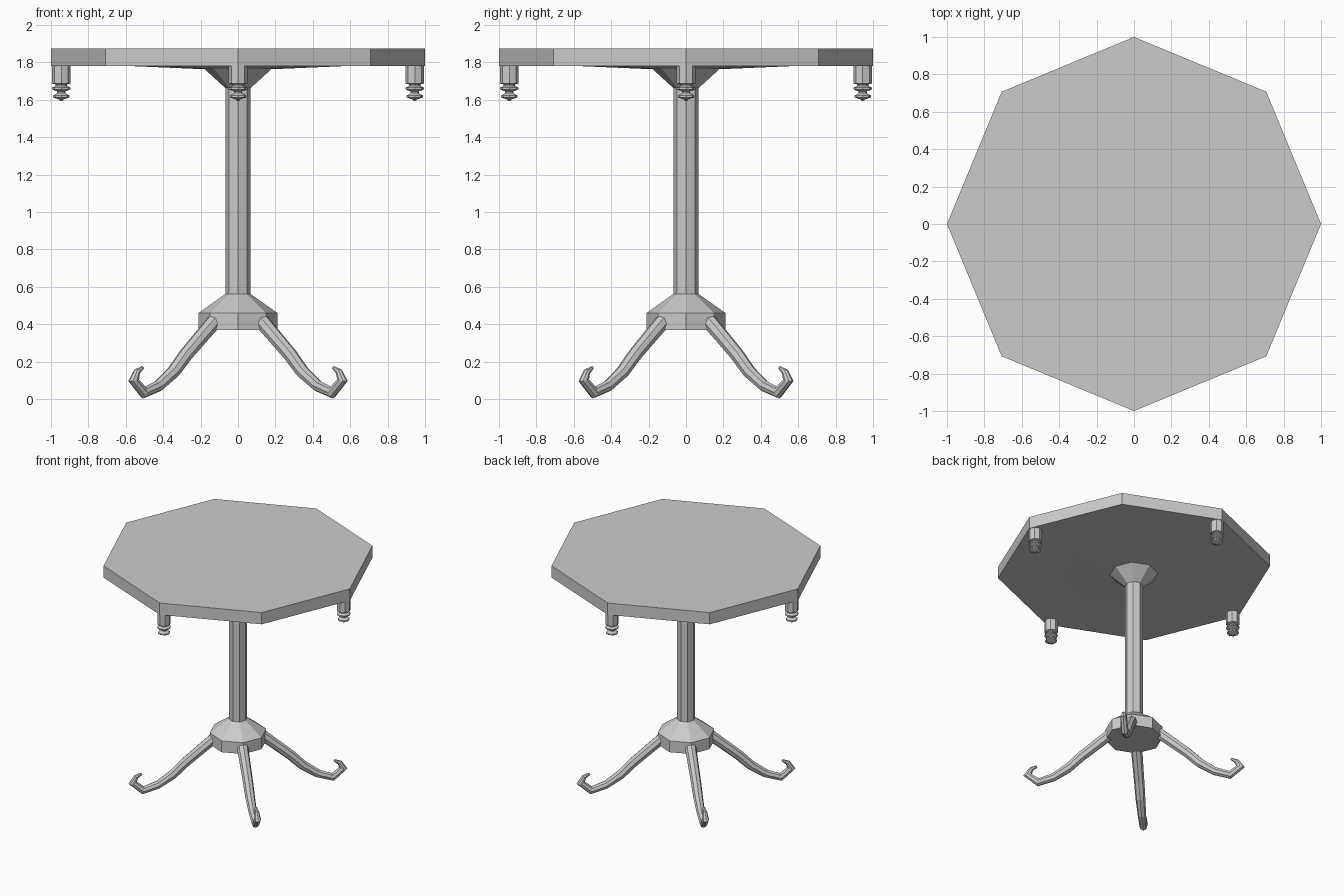
import bpy, bmesh, math
from mathutils import Vector

if "Cube" in bpy.data.objects:
    bpy.data.objects.remove(bpy.data.objects["Cube"])


def skin(name, rings):
    """Closed mesh from a list of equal-sized point rings, capped at both ends."""
    bm = bmesh.new()
    vs = [[bm.verts.new(p) for p in r] for r in rings]
    n = len(rings[0])
    for a, b in zip(vs, vs[1:]):
        for i in range(n):
            j = (i + 1) % n
            bm.faces.new((a[i], a[j], b[j], b[i]))
    bm.faces.new(vs[0])
    bm.faces.new(vs[-1])
    bmesh.ops.recalc_face_normals(bm, faces=bm.faces)
    me = bpy.data.meshes.new(name)
    bm.to_mesh(me)
    bm.free()
    ob = bpy.data.objects.new(name, me)
    bpy.context.collection.objects.link(ob)
    return ob


def lathe(name, profile, cx=0, cy=0, n=8):
    """Turned part from (radius, height) pairs, first corner on the x axis."""
    return skin(name, [[(cx + r * math.cos(k * math.tau / n),
                         cy + r * math.sin(k * math.tau / n), z)
                        for k in range(n)] for r, z in profile])


def leg(name, path, direction, n=8):
    """Tapered tube along (reach, height, radius) points in a vertical plane."""
    out = Vector(direction)
    side = Vector((-out.y, out.x, 0)).normalized()
    pts = [out * x + Vector((0, 0, z)) for x, z, r in path]
    rings = []
    for i, p in enumerate(pts):
        d1 = (pts[i] - pts[i - 1]).normalized() if i else (pts[1] - pts[0]).normalized()
        d2 = (pts[i + 1] - pts[i]).normalized() if i < len(pts) - 1 else d1
        t = (d1 + d2).normalized()
        up = side.cross(t)
        r = path[i][2]
        miter = min(1 / max(t.dot(d1), 0.1), 1.3)
        rings.append([p + side * (r * math.cos(a)) + up * (r * miter * math.sin(a))
                      for a in (k * math.tau / n for k in range(n))])
    return skin(name, rings)


# Octagonal top, shallow underside and column bracket
lathe("table_top", [(1.0, 1.78), (1.0, 1.875)])
lathe("top_underside", [(0.18, 1.763), (0.6, 1.781)])
lathe("column_bracket", [(0.067, 1.662), (0.18, 1.765)])

# Column and hub
lathe("column", [(0.067, 0.55), (0.067, 1.67)])
lathe("leg_hub", [(0.21, 0.368), (0.21, 0.46), (0.067, 0.562)])

# Turned drops under four corners
drop = [(0.05, 1.785), (0.05, 1.687), (0.03, 1.682), (0.03, 1.674), (0.05, 1.664),
        (0.05, 1.655), (0.022, 1.645), (0.022, 1.635), (0.044, 1.622),
        (0.044, 1.612), (0.012, 1.602), (0.006, 1.592)]
for k, (dx, dy) in enumerate([(1, 0), (0, 1), (-1, 0), (0, -1)]):
    lathe(f"corner_drop_{k + 1}", drop, dx * 0.945, dy * 0.945)

# Four curved diagonal legs with upturned toes
path = [(0.09, 0.44, 0.042), (0.135, 0.405, 0.042), (0.195, 0.335, 0.04),
        (0.28, 0.235, 0.038), (0.345, 0.145, 0.036), (0.425, 0.07, 0.031),
        (0.503, 0.034, 0.028), (0.558, 0.10, 0.025), (0.54, 0.146, 0.018),
        (0.51, 0.168, 0.009)]
for sx in (-1, 1):
    for sy in (-1, 1):
        leg(f"leg_{'front' if sy < 0 else 'back'}_{'left' if sx < 0 else 'right'}",
            path, (sx, sy * 0.98, 0))
